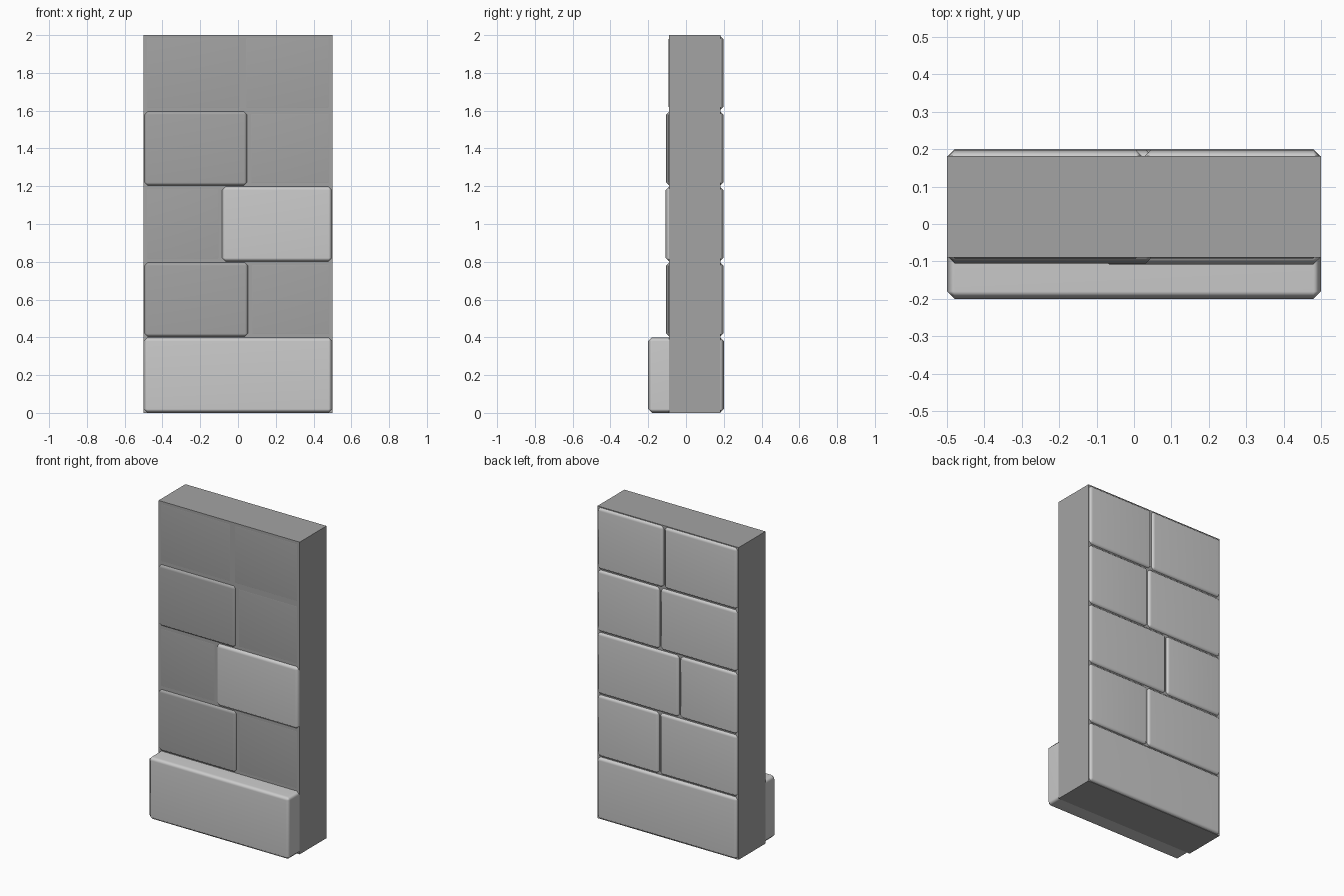
import bpy

if "Cube" in bpy.data.objects:
    bpy.data.objects.remove(bpy.data.objects["Cube"])

BEVEL = 0.02


def paint(name, r, g, b):
    m = bpy.data.materials.new(name)
    m.diffuse_color = (r, g, b, 1)
    m.use_nodes = True
    m.node_tree.nodes["Principled BSDF"].inputs["Base Color"].default_value = m.diffuse_color
    return m


dark = paint("dark_stone", 0.37, 0.37, 0.37)
light = paint("light_stone", 0.59, 0.59, 0.60)


def box(name, mat, x0, x1, y0, y1, z0, z1, bevel=0.0):
    bpy.ops.mesh.primitive_cube_add(
        size=1, location=((x0 + x1) / 2, (y0 + y1) / 2, (z0 + z1) / 2))
    ob = bpy.context.object
    ob.name = name
    ob.scale = (x1 - x0, y1 - y0, z1 - z0)
    bpy.ops.object.transform_apply(location=False, rotation=False, scale=True)
    ob.data.materials.append(mat)
    if bevel:
        bpy.ops.object.shade_smooth()
        m = ob.modifiers.new("chamfer", 'BEVEL')
        m.width = bevel
        m.segments = 1
        w = ob.modifiers.new("soft_edges", 'WEIGHTED_NORMAL')
        w.keep_sharp = True
    return ob


# mortar slab running the full height
box("mortar_core", dark, -0.5, 0.5, -0.09, 0.182, 0, 2)

# wide footing block
box("base_block", light, -0.4995, 0.4995, -0.2, 0.2, 0, 0.4, BEVEL)

# four courses: joint position, front depth of left and right block
courses = [
    (0.057, -0.105, -0.092),
    (-0.086, -0.092, -0.108),
    (0.052, -0.105, -0.092),
    (0.025, -0.092, -0.092),
]
for i, (joint, left_y, right_y) in enumerate(courses):
    z0 = 0.4 * (i + 1)
    z1 = min(z0 + 0.4, 1.999)
    for side, x0, x1, y in (("left", -0.4995, joint, left_y),
                            ("right", joint, 0.4995, right_y)):
        front = light if (i, side) == (1, "right") else dark
        box(f"course_{i + 1}_{side}_front_block", front, x0, x1, y, 0.04, z0, z1, BEVEL)
        box(f"course_{i + 1}_{side}_back_block", light, x0, x1, 0.05, 0.198, z0, z1, BEVEL)
